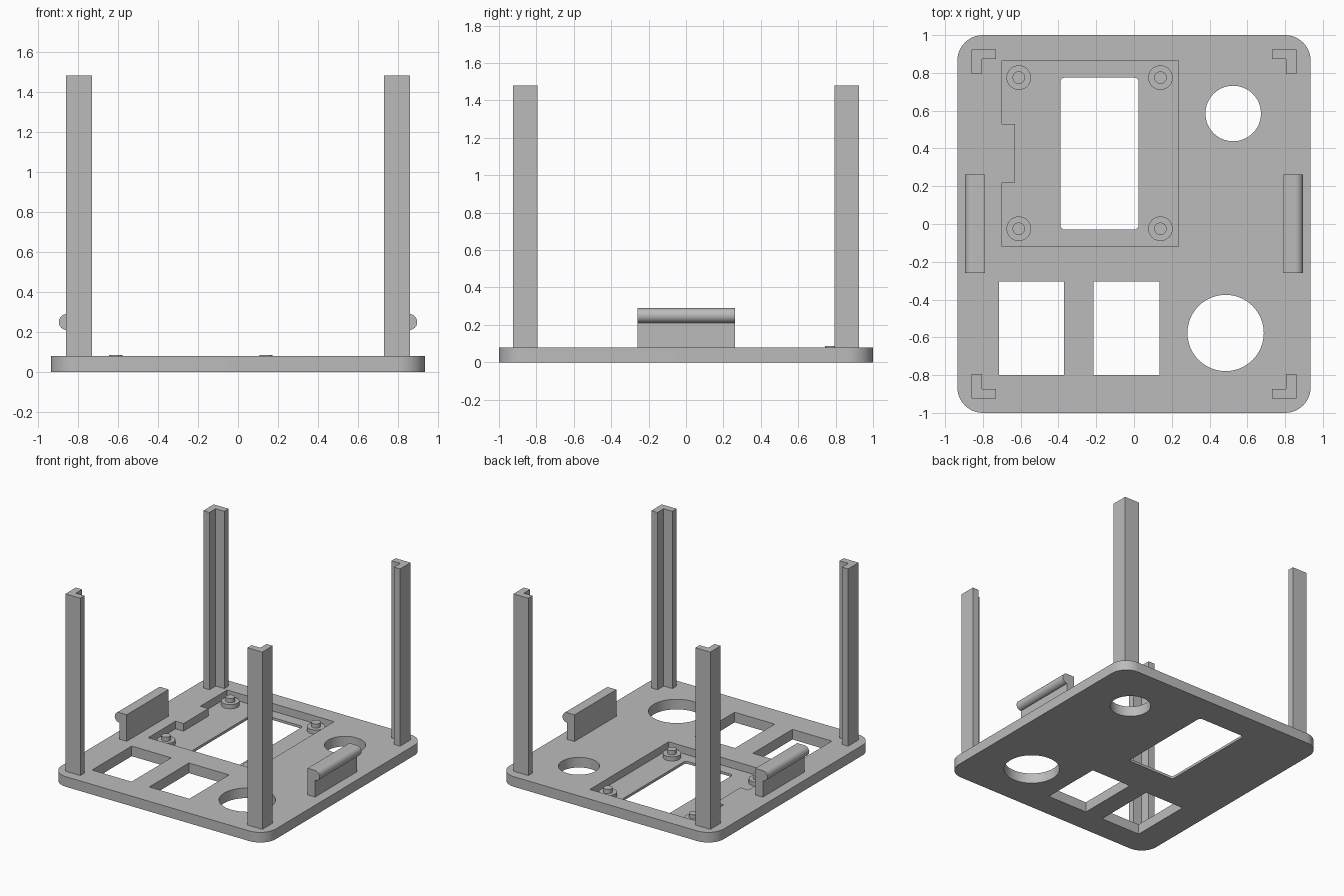
import bpy, bmesh, math

if "Cube" in bpy.data.objects:
    bpy.data.objects.remove(bpy.data.objects["Cube"])

grey = bpy.data.materials.new("grey plastic")
grey.diffuse_color = (0.5, 0.5, 0.5, 1)
grey.use_nodes = True
grey.node_tree.nodes["Principled BSDF"].inputs["Base Color"].default_value = grey.diffuse_color


def prism(name, pts, a, b, axis="z"):
    """Extrude a 2D outline from a to b along z (points are x, y) or y (points are x, z)."""
    bm = bmesh.new()
    put = (lambda p: (p[0], p[1], a)) if axis == "z" else (lambda p: (p[0], a, p[1]))
    face = bm.faces.new([bm.verts.new(put(p)) for p in pts])
    ext = bmesh.ops.extrude_face_region(bm, geom=[face])
    step = (0, 0, b - a) if axis == "z" else (0, b - a, 0)
    bmesh.ops.translate(bm, vec=step, verts=[v for v in ext["geom"] if isinstance(v, bmesh.types.BMVert)])
    bmesh.ops.recalc_face_normals(bm, faces=bm.faces)
    me = bpy.data.meshes.new(name)
    bm.to_mesh(me)
    bm.free()
    me.materials.append(grey)
    ob = bpy.data.objects.new(name, me)
    bpy.context.collection.objects.link(ob)
    return ob


def arc(cx, cy, r, a0, a1, n):
    return [(cx + r * math.cos(math.radians(a0 + (a1 - a0) * i / n)),
             cy + r * math.sin(math.radians(a0 + (a1 - a0) * i / n))) for i in range(n + 1)]


def circle(cx, cy, r, n=64):
    return arc(cx, cy, r, 0, 360, n)[:-1]


def rect(x0, y0, x1, y1, r=0, n=12):
    if not r:
        return [(x0, y0), (x1, y0), (x1, y1), (x0, y1)]
    return (arc(x1 - r, y1 - r, r, 0, 90, n) + arc(x0 + r, y1 - r, r, 90, 180, n)
            + arc(x0 + r, y0 + r, r, 180, 270, n) + arc(x1 - r, y0 + r, r, 270, 360, n))


def smooth(ob):
    bpy.ops.object.select_all(action="DESELECT")
    ob.select_set(True)
    bpy.context.view_layer.objects.active = ob
    bpy.ops.object.shade_smooth_by_angle(angle=math.radians(30))


T, FLOOR = 0.08, 0.02   # plate thickness, recess floor height

# Base plate with openings and a shallow notched recess
plate = prism("base_plate", rect(-0.935, -1, 0.935, 1, 0.135), 0, T)
recess = [(-0.70, -0.12), (0.235, -0.12), (0.235, 0.865), (-0.70, 0.865),
          (-0.70, 0.53), (-0.63, 0.53), (-0.63, 0.22), (-0.70, 0.22)]
cuts = [
    ("recess_cutter", recess, FLOOR),
    ("window_cutter", rect(-0.39, -0.03, 0.025, 0.775, 0.025, 6), -0.1),
    ("small_round_cutter", circle(0.525, 0.585, 0.147), -0.1),
    ("large_round_cutter", circle(0.485, -0.577, 0.202), -0.1),
    ("left_square_cutter", rect(-0.715, -0.80, -0.37, -0.305), -0.1),
    ("right_square_cutter", rect(-0.215, -0.80, 0.135, -0.305), -0.1),
]
for name, pts, z in cuts:
    cutter = prism(name, pts, z, 0.2)
    cutter.hide_render = True
    mod = plate.modifiers.new(name, "BOOLEAN")
    mod.operation, mod.solver, mod.object = "DIFFERENCE", "EXACT", cutter
# Bake the cuts, then remove the cutters
dg = bpy.context.evaluated_depsgraph_get()
cut_mesh = bpy.data.meshes.new_from_object(plate.evaluated_get(dg))
plate.modifiers.clear()
plate.data = cut_mesh
for name, _, _ in cuts:
    bpy.data.objects.remove(bpy.data.objects[name])
smooth(plate)

# Mounting bosses with locating pins, in the recess
for x in (-0.61, 0.14):
    for y in (-0.025, 0.775):
        smooth(prism("boss", circle(x, y, 0.065, 32), FLOOR, 0.053))
        smooth(prism("locating_pin", circle(x, y, 0.033, 32), 0.053, 0.086))

# L-shaped corner posts
for sx in (-1, 1):
    for sy in (-1, 1):
        ell = [(0.86, 0.925), (0.73, 0.925), (0.73, 0.873), (0.806, 0.873), (0.806, 0.795), (0.86, 0.795)]
        prism("corner_post", [(sx * x, sy * y) for x, y in ell], T, 1.48)

# Side clips: upright wall with a rounded lip facing outward
clip = [(0.79, T), (0.855, T), (0.855, 0.21)] + arc(0.855, 0.25, 0.04, -90, 90, 16)[1:] + [(0.79, 0.29)]
for sx in (-1, 1):
    smooth(prism("side_clip", [(sx * x, z) for x, z in clip], -0.26, 0.263, "y"))
